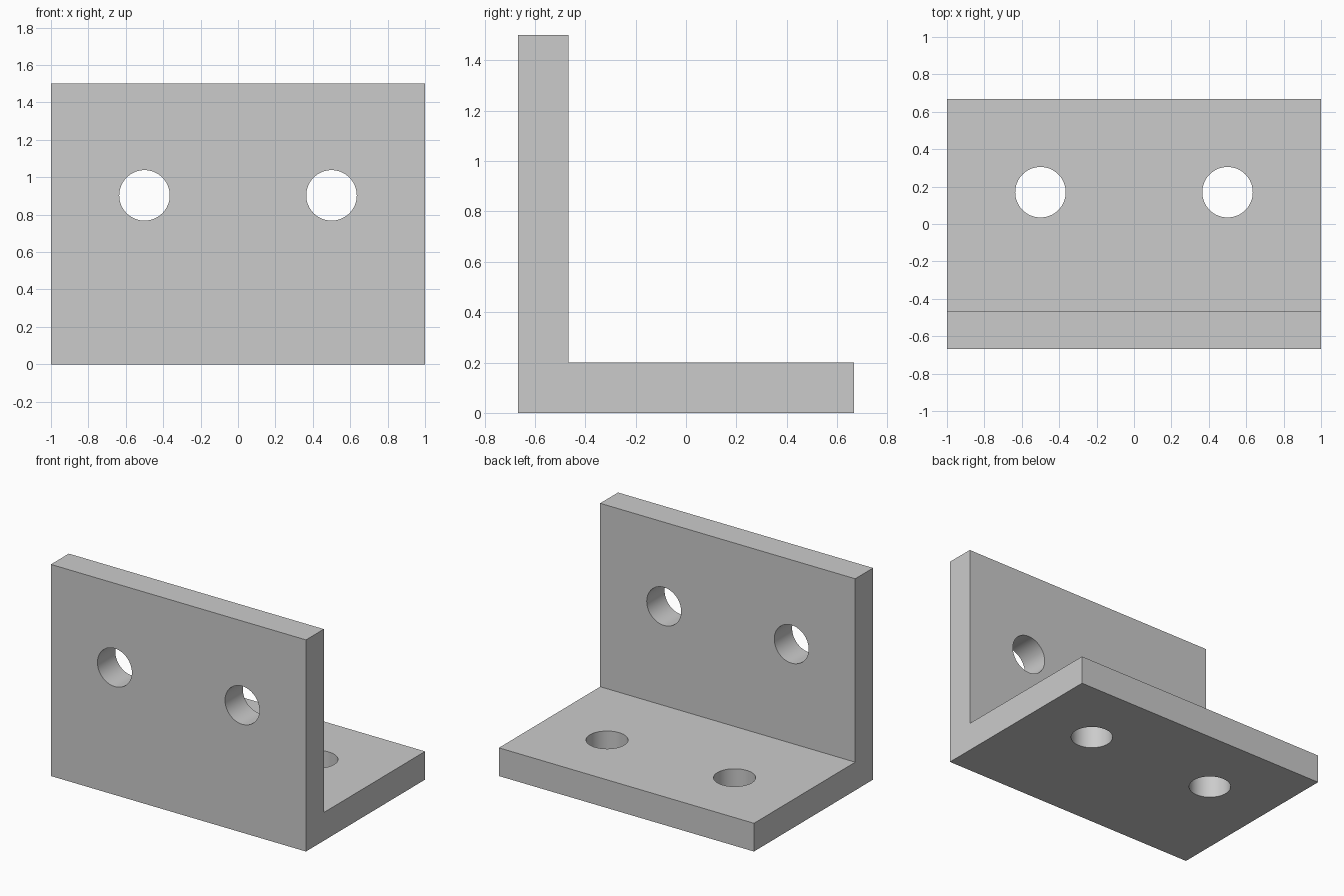
import bpy
import bmesh
from math import radians

WIDTH, DEPTH, HEIGHT, THICK = 2.0, 1.334, 1.5, 0.2
HOLE_RADIUS, HOLE_X = 0.135, 0.5

default_cube = bpy.data.objects.get("Cube")
if default_cube:
    bpy.data.objects.remove(default_cube, do_unlink=True)

# Plain grey metal
metal = bpy.data.materials.new("grey_metal")
metal.use_nodes = True
metal.diffuse_color = (0.6, 0.6, 0.6, 1)
metal.node_tree.nodes["Principled BSDF"].inputs["Base Color"].default_value = metal.diffuse_color

# L-shaped profile swept along the width
front, back = -DEPTH / 2, DEPTH / 2
profile = [(front, 0), (back, 0), (back, THICK),
           (front + THICK, THICK), (front + THICK, HEIGHT), (front, HEIGHT)]
bm = bmesh.new()
end = bm.faces.new([bm.verts.new((-WIDTH / 2, y, z)) for y, z in profile])
swept = bmesh.ops.extrude_face_region(bm, geom=[end])["geom"]
bmesh.ops.translate(bm, vec=(WIDTH, 0, 0),
                    verts=[v for v in swept if isinstance(v, bmesh.types.BMVert)])
bmesh.ops.recalc_face_normals(bm, faces=bm.faces)
mesh = bpy.data.meshes.new("angle_bracket")
bm.to_mesh(mesh)
bm.free()
bracket = bpy.data.objects.new("angle_bracket", mesh)
bpy.context.collection.objects.link(bracket)
mesh.materials.append(metal)


def drill(location, tilt):
    """Cut one round bolt hole through a plate."""
    bpy.ops.mesh.primitive_cylinder_add(vertices=64, radius=HOLE_RADIUS, depth=THICK * 2,
                                        location=location, rotation=(tilt, 0, 0))
    cutter = bpy.context.object
    cutter.name = "hole_cutter"
    cutter.hide_render = True
    cutter.data.materials.append(metal)
    cut = bracket.modifiers.new("bolt_hole", 'BOOLEAN')
    cut.operation = 'DIFFERENCE'
    cut.solver = 'EXACT'
    cut.object = cutter
    bpy.ops.object.select_all(action='DESELECT')
    bpy.context.view_layer.objects.active = bracket
    bracket.select_set(True)
    bpy.ops.object.modifier_apply(modifier=cut.name)
    bpy.data.objects.remove(cutter, do_unlink=True)


# Two bolt holes in each plate
for side in (-1, 1):
    drill((side * HOLE_X, front + THICK / 2, 0.903), radians(90))
    drill((side * HOLE_X, 0.17, THICK / 2), 0)

# Smooth hole walls, crisp edges
bpy.ops.object.shade_smooth_by_angle(angle=radians(30))
